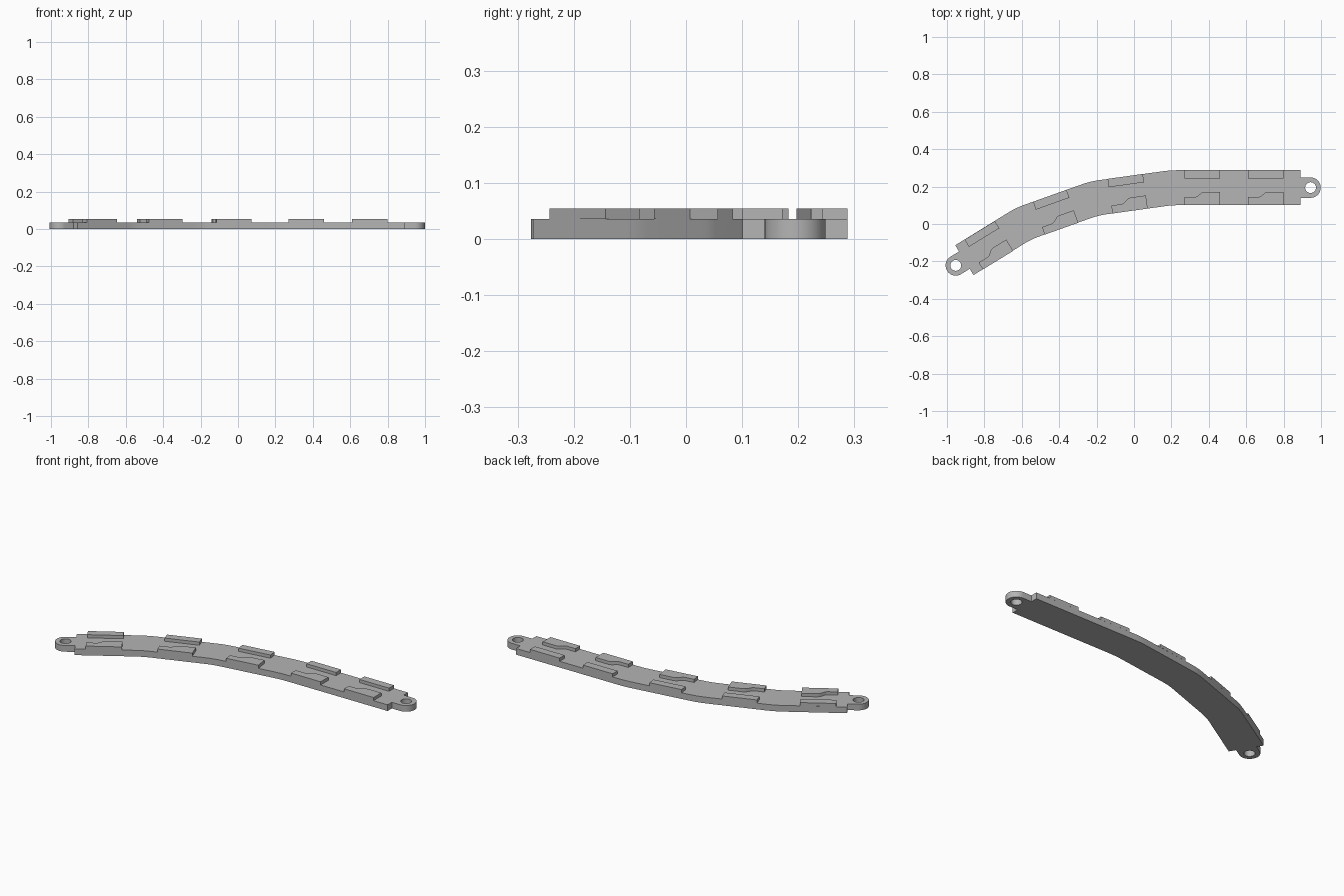
import bpy
import bmesh
from math import radians, pi, cos, sin
from mathutils import Vector, Matrix

if "Cube" in bpy.data.objects:
    bpy.data.objects.remove(bpy.data.objects["Cube"], do_unlink=True)

BODY_TOP, PAD_TOP, WIDTH = 0.036, 0.0545, 0.187
TAB_R, HOLE_R, TAB_OUT = 0.0545, 0.029, 0.054

grey = bpy.data.materials.new("plain grey")
grey.use_nodes = True
colour = (0.46, 0.46, 0.46, 1)
grey.diffuse_color = colour
grey.node_tree.nodes["Principled BSDF"].inputs["Base Color"].default_value = colour


def turn(x, y, angle):
    """Rotate a flat point about the origin."""
    return Matrix.Rotation(radians(angle), 2) @ Vector((x, y))


def arc(centre, radius, start, end, steps):
    return [centre + turn(radius, 0, start + (end - start) * i / steps)
            for i in range(steps + 1)]


def rounded(points, reach=0.045, steps=5):
    """Soften every inner corner of an open path."""
    out = [points[0]]
    for a, b, c in zip(points, points[1:], points[2:]):
        p = b + (a - b).normalized() * reach
        q = b + (c - b).normalized() * reach
        for i in range(steps + 1):
            t = i / steps
            out.append(p * (1 - t) ** 2 + b * 2 * t * (1 - t) + q * t * t)
    return out + [points[-1]]


def plate(name, loops, bottom, top):
    """Extrude a flat outline, with optional holes, into a solid."""
    bm = bmesh.new()
    edges = []
    for loop in loops:
        verts = [bm.verts.new((p.x, p.y, bottom)) for p in loop]
        edges += [bm.edges.new((v, verts[i - 1])) for i, v in enumerate(verts)]
    if len(loops) == 1:
        bm.faces.new(list(bm.verts))
    else:
        bmesh.ops.triangle_fill(bm, edges=edges, use_beauty=True)
    new = bmesh.ops.extrude_face_region(bm, geom=bm.faces[:], use_keep_orig=True)
    raised = [g for g in new["geom"] if isinstance(g, bmesh.types.BMVert)]
    bmesh.ops.translate(bm, verts=raised, vec=(0, 0, top - bottom))
    bmesh.ops.recalc_face_normals(bm, faces=bm.faces[:])
    mesh = bpy.data.meshes.new(name)
    bm.to_mesh(mesh)
    bm.free()
    mesh.materials.append(grey)
    obj = bpy.data.objects.new(name, mesh)
    bpy.context.collection.objects.link(obj)
    bpy.ops.object.select_all(action="DESELECT")
    obj.select_set(True)
    bpy.context.view_layer.objects.active = obj
    bpy.ops.object.shade_smooth_by_angle(angle=radians(30))
    return obj


# Curved strip: front edge knees with the direction of the strip at each
front = [Vector(p) for p in ((-0.858, -0.273), (-0.55, -0.082), (-0.19, 0.046),
                             (0.207, 0.101), (0.89, 0.101))]
angles = (31.5, 25.5, 14, 4, 0)
back = [p + turn(0, WIDTH, a) for p, a in zip(front, angles)]


# Rounded end tabs with a pin hole each
def end_tab(low, high, angle, side):
    middle = (low + high) / 2
    centre = middle + turn(side * TAB_OUT, 0, angle)
    first = angle - 90 * side
    outline = arc(centre, TAB_R, first, first + 180, 18)
    neck_in = middle + turn(0, -side * TAB_R, angle)
    neck_out = middle + turn(0, side * TAB_R, angle)
    return [neck_in] + outline + [neck_out], arc(centre, HOLE_R, 0, 345, 23)


left_tab, left_hole = end_tab(front[-1], back[-1], angles[-1], 1)
right_tab, right_hole = end_tab(front[0], back[0], angles[0], -1)
outline = rounded(front) + left_tab + rounded(back)[::-1] + right_tab
plate("curved_strip", [outline, left_hole, right_hole], 0, BODY_TOP)

# Raised pads in pairs: a stepped one at the front edge, a plain one at the back
stepped = ((0, 0), (0.19, 0), (0.19, 0.071), (0.105, 0.071), (0.092, 0.067),
           (0.066, 0.046), (0.056, 0.043), (0, 0.043))
plain = ((0, 0.142), (0.19, 0.142), (0.19, WIDTH), (0, WIDTH))
places = ((-0.808, -0.243, 31.5), (-0.477, -0.057, 19.6), (-0.115, 0.056, 8),
          (0.27, 0.101, 0), (0.61, 0.101, 0))
for number, (x, y, angle) in enumerate(places, 1):
    for name, shape in (("front_pad", stepped), ("back_pad", plain)):
        points = [Vector((x, y)) + turn(u, v, angle) for u, v in shape]
        plate(f"{name}_{number}", [points], BODY_TOP, PAD_TOP)
